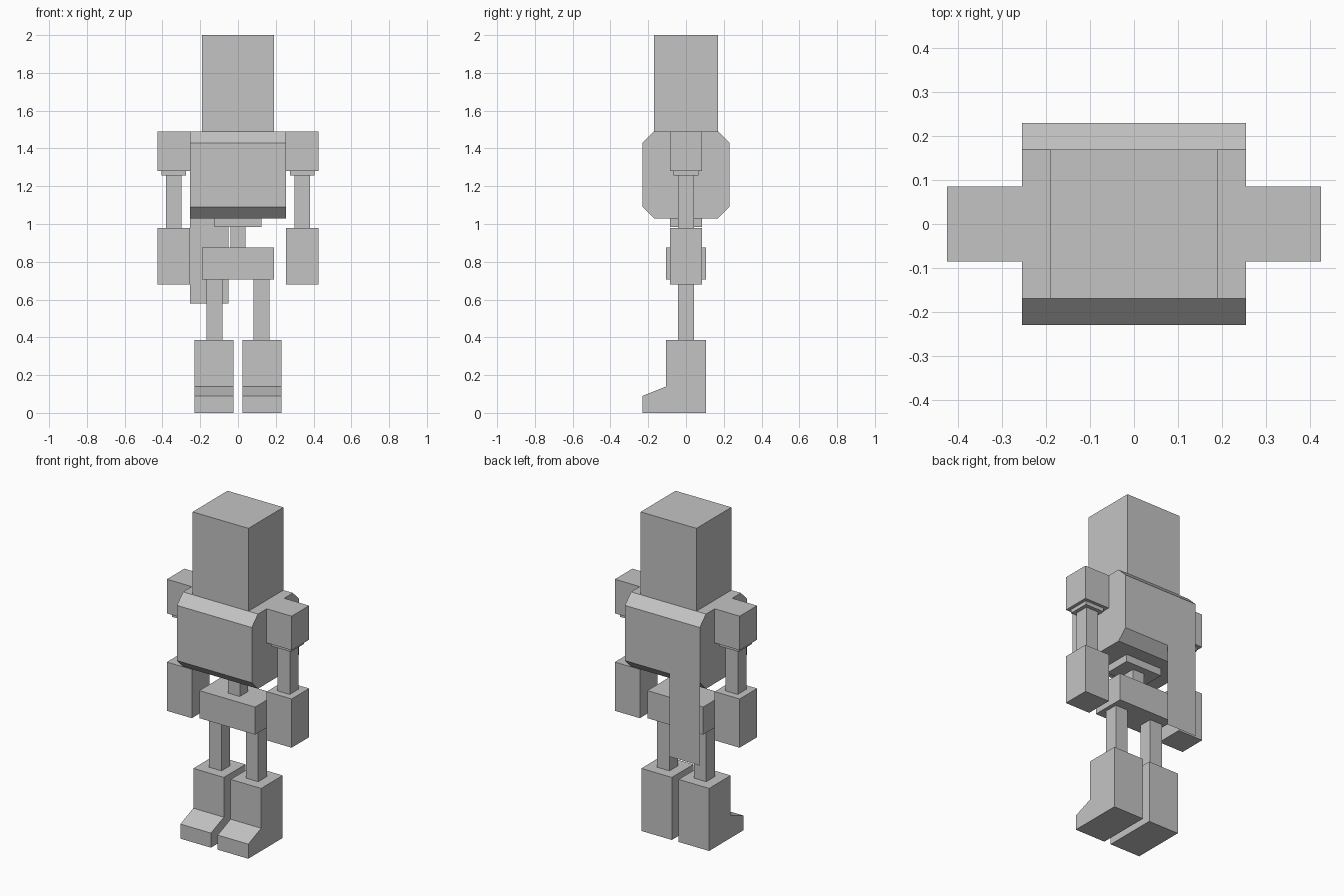
import bpy
import bmesh

if "Cube" in bpy.data.objects:
    bpy.data.objects.remove(bpy.data.objects["Cube"])

grey = bpy.data.materials.new("light_grey")
grey.diffuse_color = (0.55, 0.55, 0.55, 1)
grey.use_nodes = True
grey.node_tree.nodes["Principled BSDF"].inputs["Base Color"].default_value = grey.diffuse_color


def finish(name, bm):
    bmesh.ops.recalc_face_normals(bm, faces=bm.faces)
    mesh = bpy.data.meshes.new(name)
    bm.to_mesh(mesh)
    bm.free()
    mesh.materials.append(grey)
    ob = bpy.data.objects.new(name, mesh)
    bpy.context.collection.objects.link(ob)
    return ob


def extrude_x(name, profile, x0, x1):
    """Solid from a closed (y, z) profile swept from x0 to x1."""
    bm = bmesh.new()
    face = bm.faces.new([bm.verts.new((x0, y, z)) for y, z in profile])
    ext = bmesh.ops.extrude_face_region(bm, geom=[face])
    verts = [v for v in ext["geom"] if isinstance(v, bmesh.types.BMVert)]
    bmesh.ops.translate(bm, verts=verts, vec=(x1 - x0, 0, 0))
    return finish(name, bm)


def box(name, x, hx, hy, z0, z1):
    """Box centred on x and on y = 0."""
    return extrude_x(name, [(-hy, z0), (hy, z0), (hy, z1), (-hy, z1)], x - hx, x + hx)


# Head and chamfered torso
box("head", 0, 0.19, 0.17, 1.49, 2.0)
extrude_x("torso", [(-0.17, 1.03), (0.17, 1.03), (0.23, 1.09), (0.23, 1.43),
                    (0.17, 1.49), (-0.17, 1.49), (-0.23, 1.43), (-0.23, 1.09)],
          -0.255, 0.255)

# Waist, spine and pelvis
box("waist", 0, 0.125, 0.085, 0.985, 1.03)
box("spine", 0, 0.04, 0.04, 0.875, 0.985)
box("pelvis", 0, 0.19, 0.105, 0.705, 0.875)

# Arms and legs on both sides
for side, s in (("left", 1), ("right", -1)):
    box(side + "_shoulder", s * 0.34, 0.085, 0.085, 1.28, 1.49)
    box(side + "_shoulder_ring", s * 0.34, 0.065, 0.065, 1.257, 1.28)
    box(side + "_arm", s * 0.34, 0.042, 0.042, 0.98, 1.257)
    box(side + "_hand", s * 0.34, 0.085, 0.085, 0.68, 0.98)
    box(side + "_leg", s * 0.125, 0.042, 0.042, 0.385, 0.705)
    cx = s * 0.127
    extrude_x(side + "_boot", [(0.105, 0), (0.105, 0.385), (-0.105, 0.385),
                               (-0.105, 0.14), (-0.23, 0.09), (-0.23, 0)],
              cx - 0.104, cx + 0.104)

# Flat flap hanging from the back of the torso
bm = bmesh.new()
bm.faces.new([bm.verts.new((x, 0.23, z)) for x, z in
              ((-0.05, 0.58), (-0.255, 0.58), (-0.255, 1.09), (-0.05, 1.09))])
finish("back_flap", bm)
